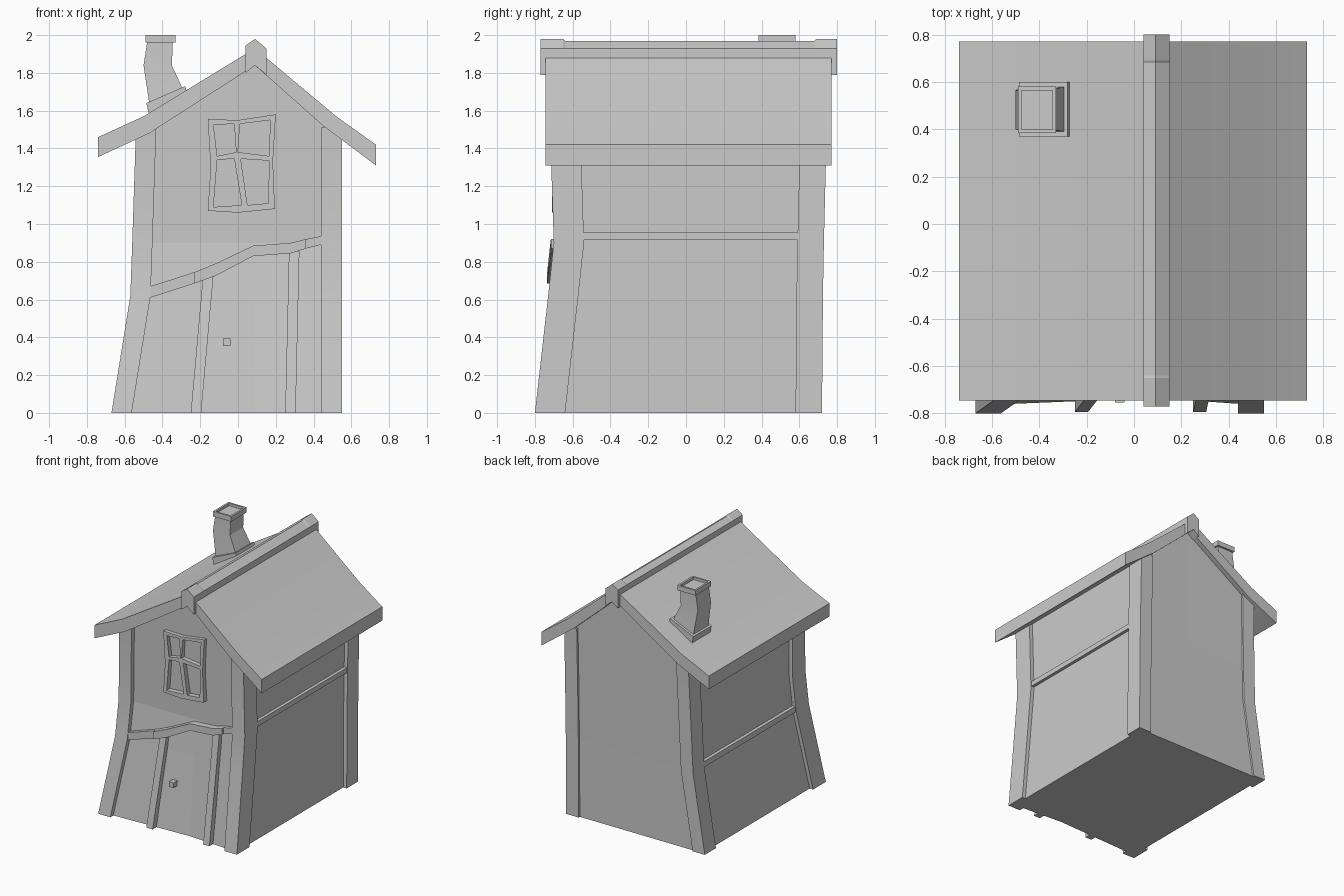
import bpy, bmesh, math

if "Cube" in bpy.data.objects:
    bpy.data.objects.remove(bpy.data.objects["Cube"])

grey = bpy.data.materials.new("plain_grey")
grey.use_nodes = True
grey.diffuse_color = (0.6, 0.6, 0.6, 1)
grey.node_tree.nodes["Principled BSDF"].inputs["Base Color"].default_value = (0.6, 0.6, 0.6, 1)


def loft(name, rings, smooth=True):
    """Skin equal-length rings of points and cap both ends."""
    bm = bmesh.new()
    vs = [[bm.verts.new(p) for p in r] for r in rings]
    n = len(rings[0])
    for a, b in zip(vs, vs[1:]):
        for i in range(n):
            j = (i + 1) % n
            bm.faces.new((a[i], a[j], b[j], b[i]))
    bm.faces.new(vs[0])
    bm.faces.new(vs[-1])
    bmesh.ops.recalc_face_normals(bm, faces=bm.faces)
    me = bpy.data.meshes.new(name)
    bm.to_mesh(me)
    bm.free()
    me.materials.append(grey)
    ob = bpy.data.objects.new(name, me)
    bpy.context.collection.objects.link(ob)
    if smooth:
        bpy.context.view_layer.objects.active = ob
        ob.select_set(True)
        bpy.ops.object.shade_smooth_by_angle(angle=math.radians(25))
        ob.select_set(False)
    return ob


def prism(name, outline, *ys, smooth=False):
    """Extrude an x-z outline along y."""
    return loft(name, [[(x, y, z) for x, z in outline] for y in ys], smooth)


def rect(x0, x1, y0, y1, z, tilt=0):
    return [(x0, y0, z), (x1, y0, z + tilt), (x1, y1, z + tilt), (x0, y1, z)]


def box(name, x0, x1, y0, y1, z0, z1):
    return loft(name, [rect(x0, x1, y0, y1, z) for z in (z0, z1)], False)


# Outer faces of the leaning house at rising heights: z, left, right, front, back
levels = [(0, -0.67, 0.55, -0.80, 0.72), (0.62, -0.57, 0.55, -0.73, 0.725),
          (0.9, -0.56, 0.55, -0.70, 0.73), (1.51, -0.54, 0.55, -0.72, 0.745)]


def front_at(z):
    for a, b in zip(levels, levels[1:]):
        if z <= b[0]:
            return a[3] + (b[3] - a[3]) * (z - a[0]) / (b[0] - a[0])
    return levels[-1][3]


# Walls with a gable, set in behind the timber
inset = 0.03
rings = []
for i, (z, l, r, f, b) in enumerate(levels):
    l, r, f, b = l + inset, r - inset, f + inset + 0.005, b - inset / 2
    peak = 1.87 if i == 3 else z
    bow = (0.03, 0.015, 0, 0)[i]
    rings.append([(l, f, z), (0.09, f + bow, peak), (r, f, z),
                  (r, b, z), (0.09, b, peak), (l, b, z)])
loft("walls", rings, False)

# Corner posts
for side, s in (("left", 1), ("right", -1)):
    for end in ("front", "back"):
        rings = []
        for z, l, r, f, b in levels:
            x0, x1 = (r - 0.11, r) if s > 0 else (l, l + 0.107)
            y0, y1 = (f, f + 0.16) if end == "front" else (b - 0.14, b)
            rings.append(rect(x0, x1, y0, y1, z))
        loft(f"{end}_{side}_post", rings)

# Side beams
box("left_side_beam", 0.48, 0.545, -0.57, 0.62, 0.915, 0.955)
box("right_side_beam", -0.565, -0.5, -0.62, 0.62, 0.615, 0.66)


# Lintel across the front, stepped forward over the door
def lintel(name, top, bottom, out):
    rings = []
    for (x, zt), (_, zb) in zip(top, bottom):
        y = front_at((zt + zb) / 2) - out
        rings.append([(x, y, zb), (x, y, zt), (x, -0.62, zt), (x, -0.62, zb)])
    loft(name, rings)


top = [(-0.48, 0.665), (-0.23, 0.745), (-0.12, 0.79), (0.08, 0.885),
       (0.28, 0.9), (0.36, 0.92), (0.46, 0.94)]
bottom = [(-0.48, 0.605), (-0.23, 0.685), (-0.12, 0.725), (0.08, 0.83),
          (0.28, 0.845), (0.36, 0.87), (0.46, 0.895)]
lintel("lintel_right", top[:2], bottom[:2], -0.005)
lintel("lintel_centre", top[1:6], bottom[1:6], 0.015)
lintel("lintel_left", top[5:], bottom[5:], -0.005)

# Door posts and knob
for name, x0, x1, zt in (("door_post_right", -0.25, -0.185, 0.73),
                         ("door_post_left", 0.25, 0.27, 0.855)):
    rings = []
    for z in (0, 0.62, zt):
        x, y = x0 + (x1 - x0) * z / zt, front_at(z) + 0.005
        rings.append(rect(x, x + 0.055, y, y + 0.1, z))
    loft(name, rings)
box("door_knob", -0.08, -0.04, -0.755, -0.70, 0.355, 0.395)

# Crooked window frame with four panes cut through
window = prism("window_frame",
               [(-0.16, 1.555), (0, 1.55), (0.2, 1.58), (0.185, 1.33), (0.195, 1.08),
                (0, 1.06), (-0.16, 1.07), (-0.145, 1.3)], -0.71, -0.66)
panes = [[(-0.13, 1.525), (-0.02, 1.53), (-0.01, 1.38), (-0.11, 1.36)],
         [(0.01, 1.53), (0.17, 1.55), (0.165, 1.36), (0, 1.38)],
         [(-0.11, 1.34), (-0.02, 1.345), (0.02, 1.1), (-0.13, 1.09)],
         [(0.015, 1.345), (0.165, 1.335), (0.16, 1.11), (0.05, 1.1)]]
for pane in panes:
    cutter = prism("pane_cutter", pane, -0.8, -0.6)
    cutter.hide_render = True
    cutter.hide_set(True)
    cut = window.modifiers.new("pane", "BOOLEAN")
    cut.operation, cut.object, cut.solver = "DIFFERENCE", cutter, "EXACT"

# Roof slab with kicked-out eaves
prism("roof", [(-0.74, 1.46), (-0.5, 1.57), (0.09, 1.93), (0.52, 1.57), (0.73, 1.42),
               (0.73, 1.31), (0.45, 1.52), (0.09, 1.84), (-0.47, 1.48), (-0.74, 1.355)],
      -0.745, 0.77, smooth=True)

# Ridge cap, slightly sagging between its ends
rings = []
for y, sag in ((-0.77, 0), (-0.65, 0), (-0.64, 0.01), (0.68, 0.01), (0.69, 0), (0.8, 0)):
    rings.append([(x, y, z) for x, z in ((0.04, 1.8), (0.04, 1.945), (0.09, 1.98 - sag),
                                         (0.15, 1.93), (0.15, 1.79), (0.09, 1.84))])
loft("ridge_cap", rings, False)

# Chimney: tilted collar, bent shaft and a hollow cap
loft("chimney_collar", [rect(-0.47, -0.265, 0.37, 0.6, 1.57, 0.11),
                        rect(-0.485, -0.28, 0.37, 0.6, 1.64, 0.09)], False)
loft("chimney_shaft", [rect(-0.47, -0.295, 0.39, 0.58, 1.64, 0.08),
                       rect(-0.5, -0.35, 0.4, 0.565, 1.84),
                       rect(-0.48, -0.345, 0.4, 0.565, 1.97)])
loft("chimney_cap", [rect(-0.49, -0.33, 0.385, 0.58, 1.96),
                     rect(-0.49, -0.33, 0.385, 0.58, 2.0),
                     rect(-0.475, -0.345, 0.4, 0.565, 2.0),
                     rect(-0.475, -0.345, 0.4, 0.565, 1.98)], False)
